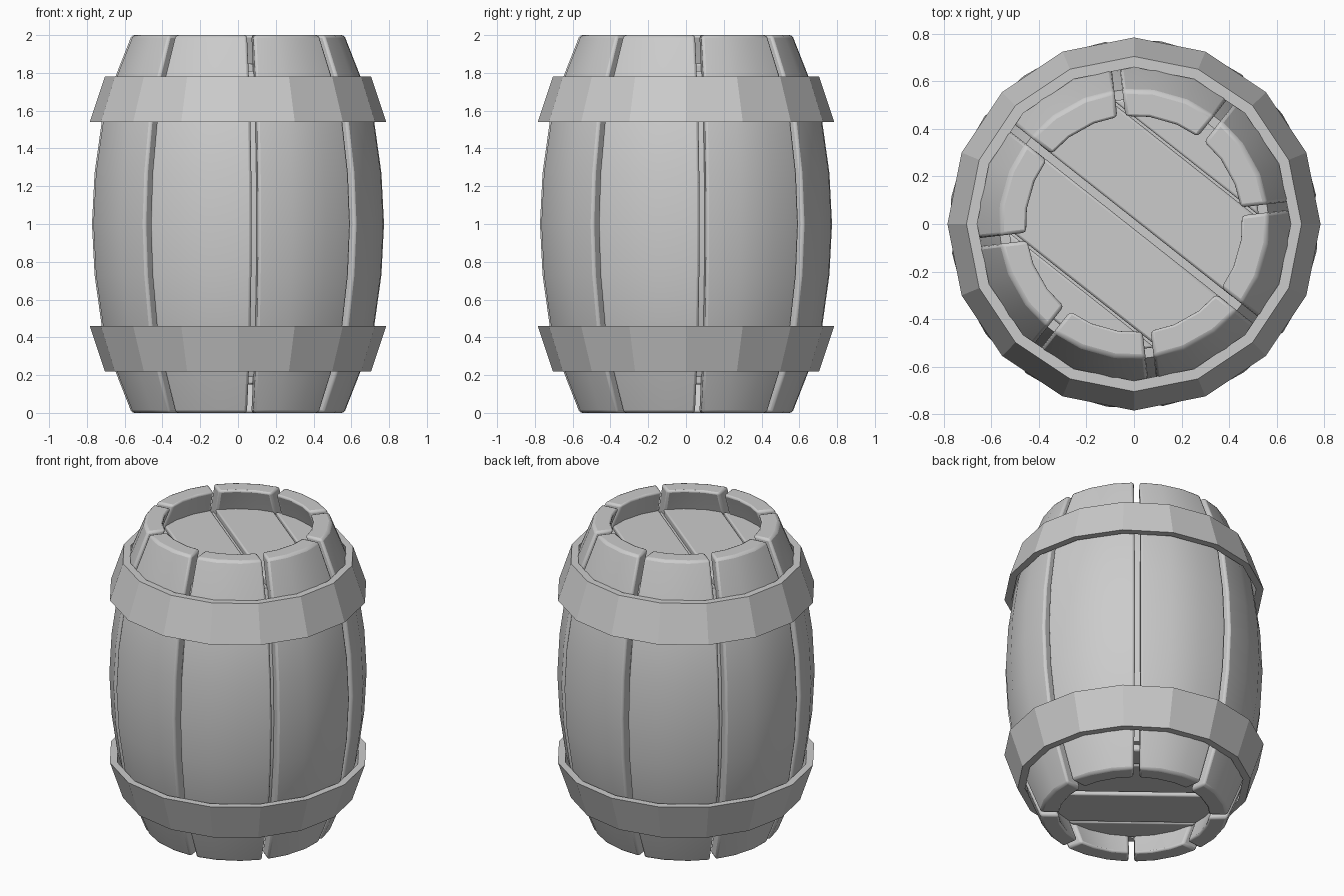
import bpy, bmesh
from math import sin, cos, asin, radians, pi
from mathutils import Vector

if "Cube" in bpy.data.objects:
    bpy.data.objects.remove(bpy.data.objects["Cube"])

OFFSET = radians(6.7)      # angle of the first gap between staves
STAVES = 8
GAP = 0.034
THICK = 0.115

# outer barrel profile (radius, z), lower half; mirrored for the upper half
HALF = [(0.565, 0.0), (0.652, 0.22), (0.725, 0.46), (0.763, 0.73), (0.777, 1.0)]
PROFILE = HALF + [(r, 2 - z) for r, z in reversed(HALF[:-1])]


def finish(name, bm, bevel=0.0, angle=30):
    bmesh.ops.recalc_face_normals(bm, faces=bm.faces)
    mesh = bpy.data.meshes.new(name)
    bm.to_mesh(mesh)
    bm.free()
    ob = bpy.data.objects.new(name, mesh)
    bpy.context.collection.objects.link(ob)
    if bevel:
        m = ob.modifiers.new("bevel", 'BEVEL')
        m.width = bevel
        m.segments = 2
        m.limit_method = 'ANGLE'
        m.angle_limit = radians(40)
    bpy.ops.object.select_all(action='DESELECT')
    bpy.context.view_layer.objects.active = ob
    ob.select_set(True)
    bpy.ops.object.shade_smooth_by_angle(angle=radians(angle))
    return ob


def lathe(name, loop, sides, closed=True):
    """Spin a profile of (radius, z); closed loop or capped at both ends."""
    bm = bmesh.new()
    rings = [[bm.verts.new((r * cos(2 * pi * i / sides), r * sin(2 * pi * i / sides), z))
              for i in range(sides)] for r, z in loop]
    for j in range(len(rings) if closed else len(rings) - 1):
        a, b = rings[j], rings[(j + 1) % len(rings)]
        for i in range(sides):
            k = (i + 1) % sides
            bm.faces.new((a[i], a[k], b[k], b[i]))
    if not closed:
        bm.faces.new(rings[0])
        bm.faces.new(rings[-1])
    return finish(name, bm)


def stave(index):
    """One bowed board, three facets wide, with parallel-sided gaps."""
    bm = bmesh.new()
    step = 2 * pi / STAVES
    start = OFFSET + index * step
    loop = PROFILE + [(r - THICK, z) for r, z in reversed(PROFILE)]
    rows = []
    for r, z in loop:
        pad = asin(GAP / 2 / r)
        angles = [start + pad, start + step / 3, start + 2 * step / 3, start + step - pad]
        rows.append([bm.verts.new((r * cos(a), r * sin(a), z)) for a in angles])
    n = len(rows)
    for j in range(n):
        a, b = rows[j], rows[(j + 1) % n]
        for i in range(3):
            bm.faces.new((a[i], a[i + 1], b[i + 1], b[i]))
    for i in (0, 3):                       # side walls
        for j in range(n // 2 - 1):
            bm.faces.new((rows[j][i], rows[j + 1][i], rows[n - 2 - j][i], rows[n - 1 - j][i]))
    finish(f"stave_{index + 1}", bm, 0.015)


def plank(name, z, lo, hi, radius=0.53):
    """Lid board: a slice of a thick disc between two parallel cuts."""
    bm = bmesh.new()
    bmesh.ops.create_cone(bm, cap_ends=True, segments=24, radius1=radius, radius2=radius, depth=0.08)
    bmesh.ops.translate(bm, verts=bm.verts, vec=(0, 0, z))
    across = Vector((sin(radians(38.3)), cos(radians(38.3)), 0))
    for dist, direction in ((lo, -across), (hi, across)):
        geom = bm.verts[:] + bm.edges[:] + bm.faces[:]
        cut = bmesh.ops.bisect_plane(bm, geom=geom, plane_co=across * dist,
                                     plane_no=direction, clear_outer=True)
        edges = [e for e in cut['geom_cut'] if isinstance(e, bmesh.types.BMEdge)]
        if edges:
            bmesh.ops.contextual_create(bm, geom=edges)
    finish(name, bm, 0.01)


# staves
for s in range(STAVES):
    stave(s)

# dark inner body seen through the gaps
core = [(0.57, 0.19), (0.65, 0.46), (0.69, 0.73), (0.703, 1.0),
        (0.69, 1.27), (0.65, 1.54), (0.57, 1.81)]
lathe("inner_body", core, 24, closed=False)

# lid and base boards
for label, z in (("lid", 1.81), ("base", 0.19)):
    for i, (lo, hi) in enumerate(((-0.6, -0.354), (-0.344, -0.016), (0.016, 0.344), (0.354, 0.6))):
        plank(f"{label}_board_{i + 1}", z, lo, hi)

# sloped hoops
hoop = [(0.785, 1.54), (0.705, 1.78), (0.66, 1.78), (0.74, 1.54)]
lathe("upper_hoop", hoop, 16)
lathe("lower_hoop", [(r, 2 - z) for r, z in hoop], 16)
for name in ("upper_hoop", "lower_hoop"):
    for p in bpy.data.objects[name].data.polygons:
        p.use_smooth = False
